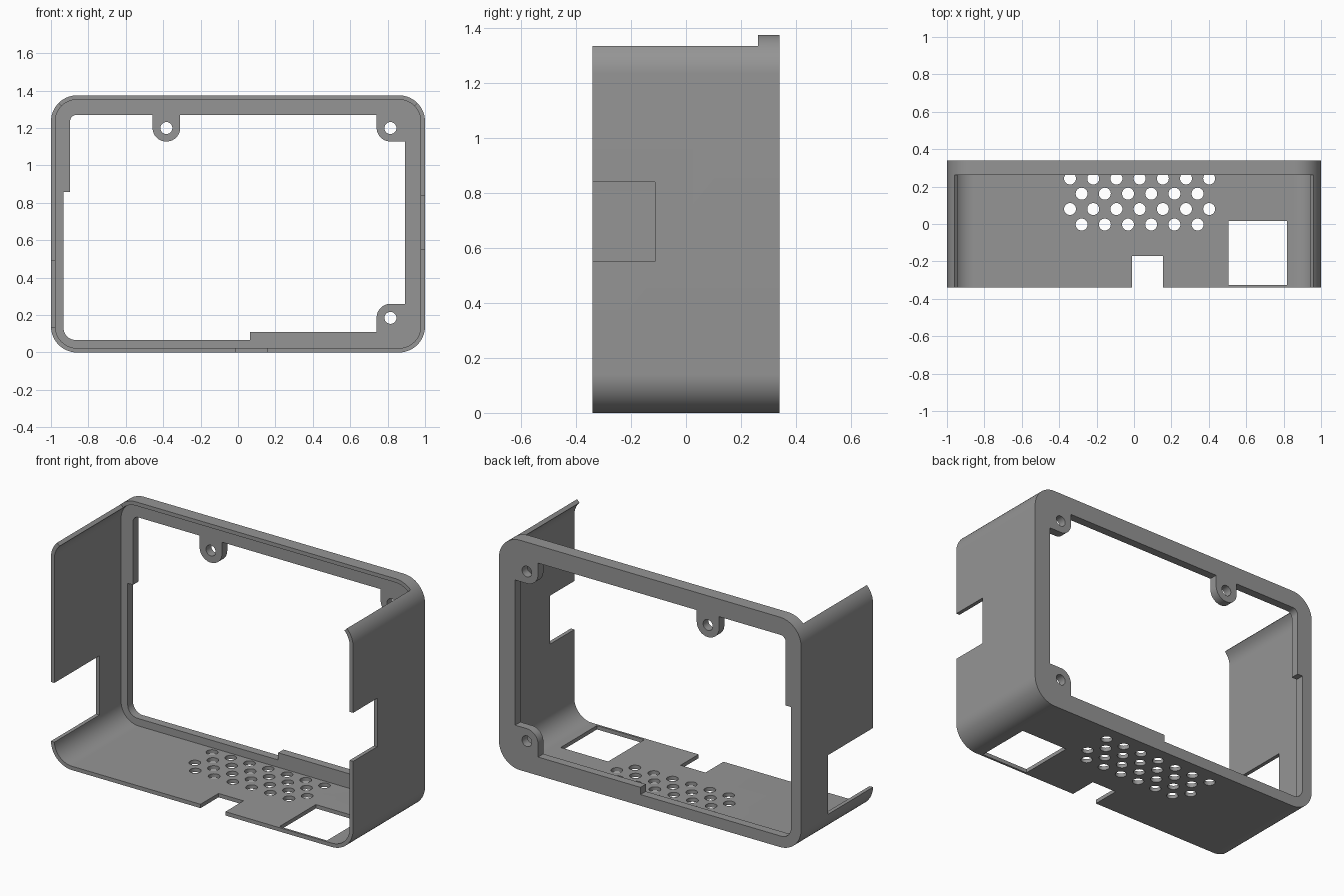
import bpy, bmesh, math
from mathutils import Vector

if "Cube" in bpy.data.objects:
    bpy.data.objects.remove(bpy.data.objects["Cube"])

W, H, D = 1.0, 1.375, 0.34      # half width, height, half depth
R, T = 0.14, 0.023              # corner radius, wall thickness
PLATE_Y = 0.29                  # inner face of the frame plate


def fillet(corners, steps=14):
    """Outline from (x, z, radius) corners, rounding each by its radius."""
    out = []
    n = len(corners)
    for i, (x, z, r) in enumerate(corners):
        p = Vector((x, z))
        if r == 0:
            out.append(p)
            continue
        a = (Vector(corners[i - 1][:2]) - p).normalized()
        b = (Vector(corners[(i + 1) % n][:2]) - p).normalized()
        c = p + (a + b) * r     # right-angled corners only
        for k in range(steps + 1):
            t = k / steps * math.pi / 2
            out.append(c - b * r * math.cos(t) - a * r * math.sin(t))
    return out


def rect(x0, x1, z0, z1, r=0):
    return [(x0, z0, r), (x1, z0, r), (x1, z1, r), (x0, z1, r)]


def circle(x, z, r, n=28):
    return [Vector((x + r * math.cos(2 * math.pi * k / n),
                    z + r * math.sin(2 * math.pi * k / n))) for k in range(n)]


def prism(bm, outline, lo, hi, axis='y'):
    """Extrude an outline along y (outline in x,z) or along z (outline in x,y)."""
    def put(p, d):
        return (p[0], d, p[1]) if axis == 'y' else (p[0], p[1], d)
    a = [bm.verts.new(put(p, lo)) for p in outline]
    b = [bm.verts.new(put(p, hi)) for p in outline]
    bm.faces.new(a)
    bm.faces.new(b[::-1])
    for i in range(len(a)):
        j = (i + 1) % len(a)
        bm.faces.new((a[i], b[i], b[j], a[j]))


def make(name, prisms):
    bm = bmesh.new()
    for p in prisms:
        prism(bm, *p)
    bmesh.ops.recalc_face_normals(bm, faces=bm.faces)
    me = bpy.data.meshes.new(name)
    bm.to_mesh(me)
    bm.free()
    ob = bpy.data.objects.new(name, me)
    bpy.context.collection.objects.link(ob)
    return ob


# Outer rounded block
case = make("case", [(fillet(rect(-W, W, 0, H, R)), -D, D)])

# Hollow inside, open at the front
cavity = make("cavity_cutter",
              [(fillet(rect(-W + T, W - T, T, H - T, R - T)), -0.5, PLATE_Y)])

# Frame opening with three screw tabs, plus the screw holes
opening = [(-.933, .067, .065), (.063, .067, 0), (.063, .11, 0), (.741, .11, 0),
           (.741, .26, .074), (.893, .26, 0), (.893, 1.128, 0), (.741, 1.128, .074),
           (.741, 1.27, 0), (-.309, 1.27, 0), (-.309, 1.128, .073),
           (-.457, 1.128, .073), (-.457, 1.27, 0), (-.898, 1.27, .035),
           (-.898, .857, 0), (-.933, .857, 0)]
frame = make("frame_cutter", [(fillet(opening), 0.2, 0.5)] + [
    (circle(x, z, .032), 0.2, 0.5) for x, z in ((.815, .185), (.815, 1.2), (-.383, 1.2))])

# Open top, cut radially through the upper corners
k, cz = W - R, H - R
top = make("top_cutter", [([(-k, cz), (k, cz), (k + .2, cz + .2), (-k - .2, cz + .2)],
                           -0.5, 0.262)])

# Side notches, floor notch, floor window and the vent holes
cuts = [(fillet(rect(.9, 1.1, .55, .84)), -0.5, -0.112),
        (fillet(rect(-1.1, -.9, .136, .49)), -0.5, 0.085),
        (fillet(rect(-.01, .155, -.5, -.17)), -.1, .06, 'z'),
        (fillet(rect(.504, .818, -.327, .016)), -.1, .06, 'z')]
for row, y in enumerate((.243, .162, .08, -.003)):
    odd = row % 2
    for i in range(7 - odd):
        cuts.append((circle(-.342 + .062 * odd + .124 * i, y, .032), -.1, .06, 'z'))
ports = make("port_cutter", cuts)

# Apply the cuts
cutters = [cavity, frame, top, ports]
for c in cutters:
    c.hide_render = True
    m = case.modifiers.new(c.name, 'BOOLEAN')
    m.operation, m.solver, m.object = 'DIFFERENCE', 'EXACT', c
dg = bpy.context.evaluated_depsgraph_get()
mesh = bpy.data.meshes.new_from_object(case.evaluated_get(dg))
case.modifiers.clear()
case.data = mesh
for c in cutters:
    bpy.data.objects.remove(c)

# Colour and shading
grey = bpy.data.materials.new("grey plastic")
grey.diffuse_color = (0.3, 0.3, 0.3, 1)
grey.use_nodes = True
grey.node_tree.nodes["Principled BSDF"].inputs["Base Color"].default_value = grey.diffuse_color
mesh.materials.clear()
mesh.materials.append(grey)
bpy.context.view_layer.objects.active = case
case.select_set(True)
bpy.ops.object.shade_smooth_by_angle(angle=math.radians(30))
